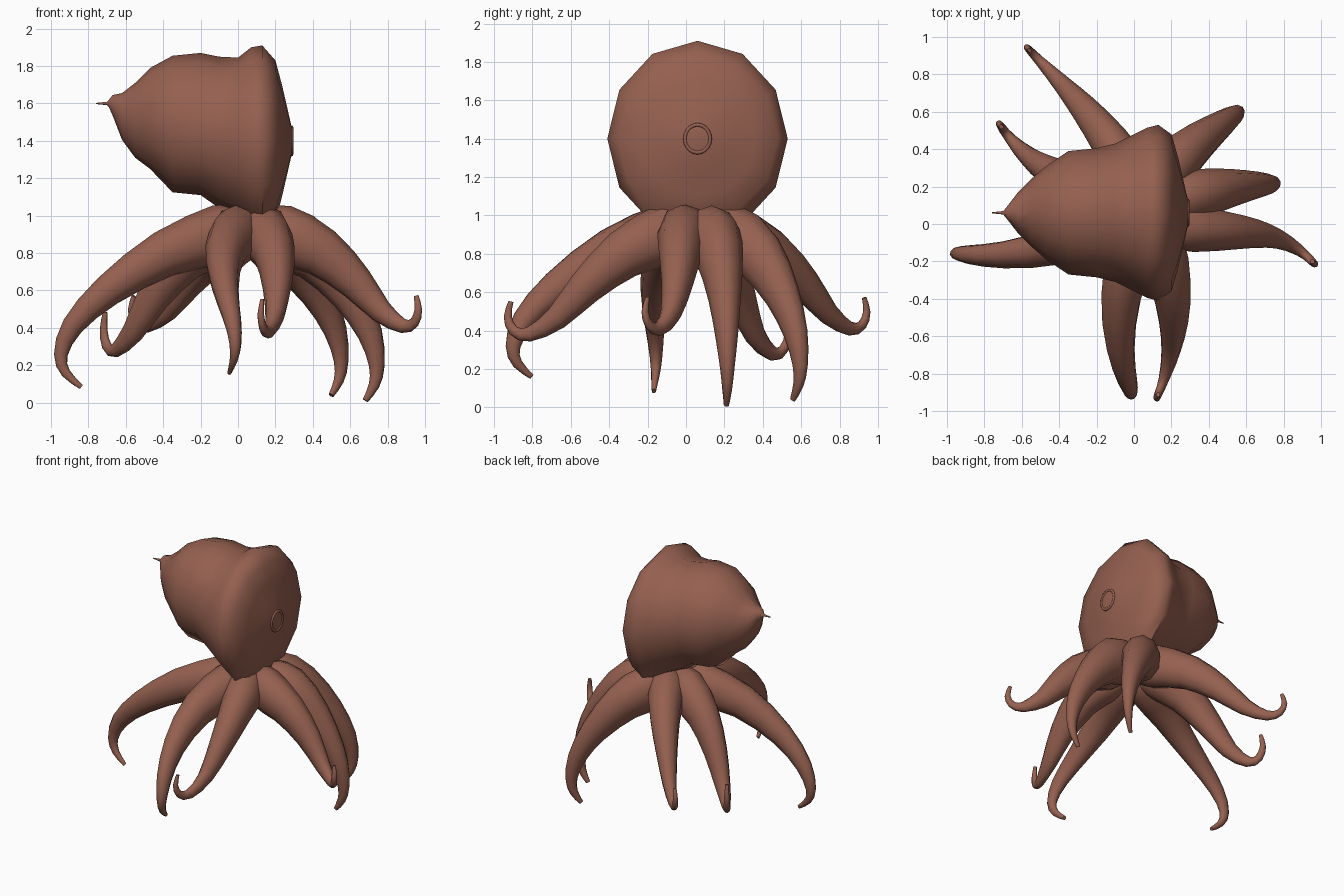
import bpy, bmesh
from math import sin, cos, pi, radians
from mathutils import Vector

if "Cube" in bpy.data.objects:
    bpy.data.objects.remove(bpy.data.objects["Cube"])

skin = bpy.data.materials.new("reddish_brown_skin")
skin.use_nodes = True
COLOUR = (0.30, 0.118, 0.08, 1)
skin.diffuse_color = COLOUR
skin.node_tree.nodes["Principled BSDF"].inputs["Base Color"].default_value = COLOUR

CX, CY = 0.07, 0.06   # centre that the arms radiate from


def finish(obj, angle):
    obj.data.materials.clear()
    obj.data.materials.append(skin)
    bpy.ops.object.select_all(action='DESELECT')
    obj.select_set(True)
    bpy.context.view_layer.objects.active = obj
    bpy.ops.object.shade_smooth_by_angle(angle=radians(angle))


def loft(name, rings, angle):
    """Skin a list of equal-length point rings and cap both ends."""
    bm = bmesh.new()
    loops = [[bm.verts.new(p) for p in ring] for ring in rings]
    n = len(loops[0])
    for a, b in zip(loops, loops[1:]):
        for i in range(n):
            j = (i + 1) % n
            bm.faces.new((a[i], a[j], b[j], b[i]))
    bm.faces.new(loops[0])
    bm.faces.new(loops[-1])
    bmesh.ops.recalc_face_normals(bm, faces=bm.faces)
    mesh = bpy.data.meshes.new(name)
    bm.to_mesh(mesh)
    bm.free()
    obj = bpy.data.objects.new(name, mesh)
    bpy.context.collection.objects.link(obj)
    finish(obj, angle)


def ring(centre, u, v, ru, rv, sides):
    return [centre + u * ru * sin(2 * pi * k / sides) + v * rv * cos(2 * pi * k / sides)
            for k in range(sides)]


def smooth_path(points):
    """Catmull-Rom: add one sample between each pair of points."""
    out = []
    for i in range(len(points) - 1):
        p0, p1, p2 = points[max(i - 1, 0)], points[i], points[i + 1]
        p3 = points[min(i + 2, len(points) - 1)]
        out += [p1, tuple((9 * (b + c) - a - d) / 16 for a, b, c, d in zip(p0, p1, p2, p3))]
    return out + [points[-1]]


# Head: twelve-sided sections along x (x, centre z, half height, half width)
HEAD = [(-.76, 1.6, .003, .003), (-.70, 1.6, .009, .009), (-.69, 1.6, .02, .02),
        (-.67, 1.59, .055, .045), (-.62, 1.53, .125, .11), (-.55, 1.51, .2, .18),
        (-.47, 1.52, .27, .25), (-.35, 1.49, .365, .33), (-.2, 1.49, .38, .345),
        (-.1, 1.445, .405, .37), (0, 1.42, .425, .42), (.07, 1.42, .48, .455),
        (.13, 1.4, .51, .47), (.2, 1.4, .43, .42), (.235, 1.4, .3, .3),
        (.265, 1.4, .17, .17), (.29, 1.4, .06, .06)]
Y, Z = Vector((0, 1, 0)), Vector((0, 0, 1))
loft("head", [ring(Vector((x, CY, z)), Y, Z, w, h, 12) for x, z, h, w in HEAD], 60)

# Raised oval ring on the face disc
bpy.ops.mesh.primitive_torus_add(major_segments=20, minor_segments=8, major_radius=.066,
                                 minor_radius=.009, location=(.287, CY, 1.4),
                                 rotation=(0, pi / 2, 0))
face_ring = bpy.context.object
face_ring.name = "face_ring"
face_ring.scale.x = 1.1
finish(face_ring, 60)

# Arm profiles: (share of reach, share of drop, thickness)
HOOK_DOWN = [(0, 0, .16), (.37, .13, .128), (.72, .37, .088), (.93, .6, .06),
             (1, .79, .038), (.97, .91, .026), (.88, 1, .014)]
HOOK_UP = [(0, 0, .16), (.28, .2, .13), (.52, .53, .093), (.7, .84, .062),
           (.87, 1, .038), (.965, .96, .027), (1, .82, .021), (.98, .67, .013)]


def arm(name, profile, base, middle, tip, reach, low):
    start, top = .18, .9
    pts = smooth_path([(-.14, -.04, .12)] + profile)
    thick = reach ** -.35
    path, sides, radii = [], [], []
    for g, drop, r in pts:
        t = max(g, 0)
        # heading swings from the base angle through the middle one to the tip
        a = radians(base * (1 - t) * (1 - 2 * t) + middle * 4 * t * (1 - t)
                    + tip * t * (2 * t - 1))
        d = start + (reach - start) * g
        path.append(Vector((CX + d * cos(a), CY + d * sin(a), top - (top - low) * drop)))
        sides.append(Vector((-sin(a), cos(a), 0)))
        radii.append(r * (thick if t > 0.1 else 1))
    rings = []
    for i, p in enumerate(path):
        along = path[min(i + 1, len(path) - 1)] - path[max(i - 1, 0)]
        up = along.cross(sides[i]).normalized()
        rings.append(ring(p, sides[i], up, radii[i] * .85, radii[i], 10))
    loft(name, rings, 60)


arm("right_arm", HOOK_DOWN, 202.5, 199, 192, 1.04, .085)
arm("back_right_outer_arm", HOOK_UP, 157.5, 157, 149, .92, .28)
arm("back_right_inner_arm", HOOK_UP, 112.5, 121, 126, 1.09, .41)
arm("back_left_arm", HOOK_DOWN, 67.5, 55, 48, .72, .04)
arm("left_back_arm", HOOK_DOWN, 22.5, 17, 13, .69, .012)
arm("left_front_arm", HOOK_UP, -22.5, -11, -17, .935, .41)
arm("front_left_arm", HOOK_UP, -67.5, -76, -87, .99, .38)
arm("front_right_arm", HOOK_DOWN, -112.5, -105, -95, .965, .16)
